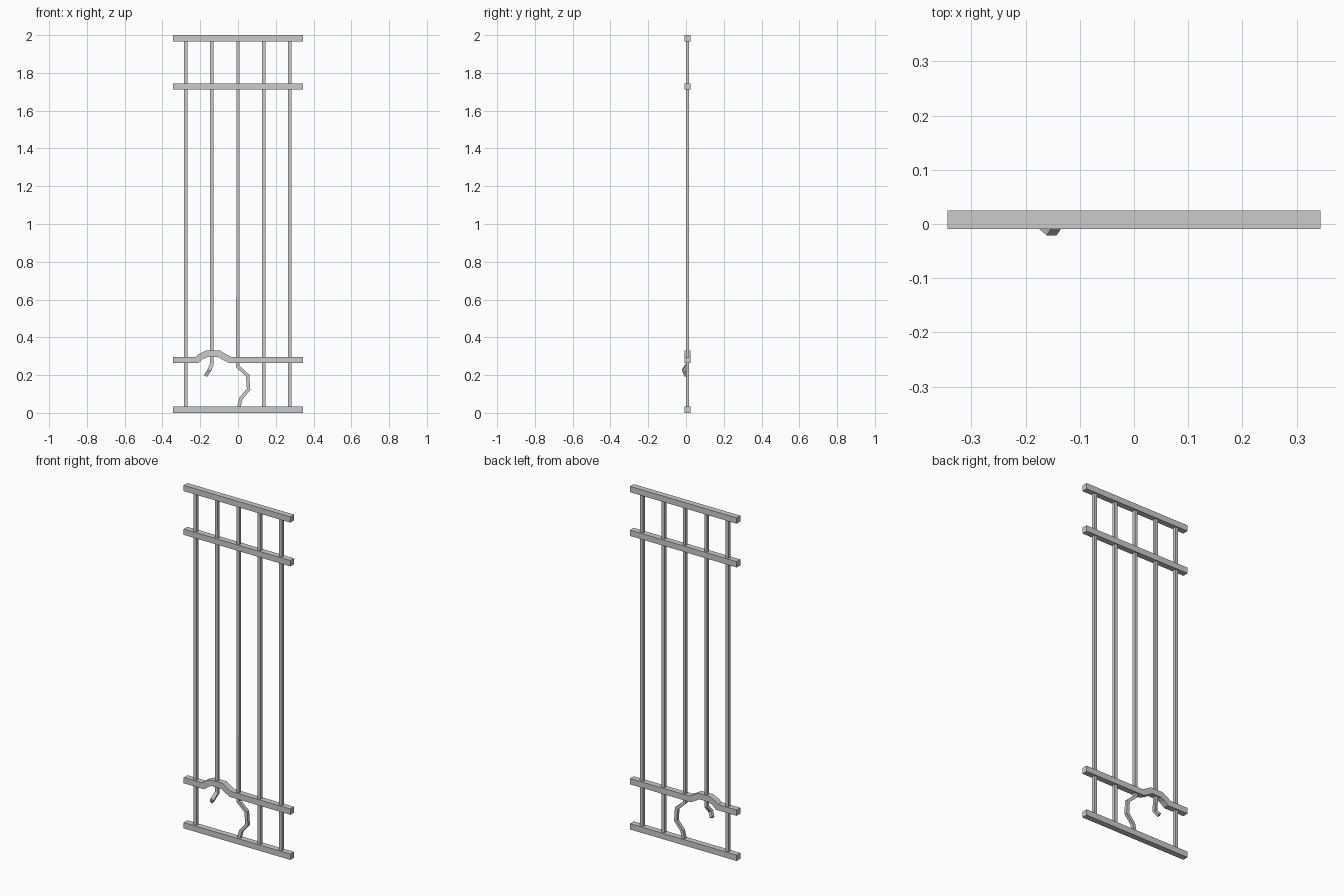
import bpy, bmesh
from mathutils import Vector

if "Cube" in bpy.data.objects:
    bpy.data.objects.remove(bpy.data.objects["Cube"])

YC = 0.008          # centre plane of the fence panel
RAIL, BAR = 0.034, 0.018


def sweep(name, path, width):
    """Square section swept along a path with mitred corners and capped ends."""
    pts = [Vector(p) for p in path]
    bm = bmesh.new()
    rings = []
    for i, p in enumerate(pts):
        a = (p - pts[i - 1]).normalized() if i else (pts[1] - p).normalized()
        b = (pts[i + 1] - p).normalized() if i < len(pts) - 1 else a
        t = (a + b).normalized()
        side = t.cross(Vector((0, 1, 0))).normalized()
        depth = side.cross(t).normalized()
        h = width / 2
        m = h / max(t.dot(a), 0.6)
        rings.append([bm.verts.new(p + side * m * s + depth * h * d)
                      for s, d in ((-1, -1), (1, -1), (1, 1), (-1, 1))])
    for r0, r1 in zip(rings, rings[1:]):
        for k in range(4):
            n = (k + 1) % 4
            bm.faces.new((r0[k], r0[n], r1[n], r1[k]))
    bm.faces.new(rings[0])
    bm.faces.new(rings[-1])
    bmesh.ops.recalc_face_normals(bm, faces=bm.faces)
    mesh = bpy.data.meshes.new(name)
    bm.to_mesh(mesh)
    bm.free()
    obj = bpy.data.objects.new(name, mesh)
    bpy.context.collection.objects.link(obj)
    return obj


# straight horizontal rails
for name, z in (("bottom_rail", 0.017), ("upper_rail", 1.728), ("top_rail", 1.983)):
    sweep(name, [(-0.344, YC, z), (0.344, YC, z)], RAIL)

# lower rail, bent upwards over the broken bar
bend = [(-0.344, 0.28), (-0.218, 0.28), (-0.197, 0.298), (-0.168, 0.312),
        (-0.098, 0.312), (-0.075, 0.297), (-0.042, 0.28), (0.344, 0.28)]
sweep("bent_lower_rail", [(x, YC, z) for x, z in bend], RAIL)

# straight vertical bars
for i, x in enumerate((-0.277, 0.137, 0.275)):
    sweep(f"bar_{i + 1}", [(x, YC, 0.02), (x, YC, 1.98)], BAR)

# broken bar with a twisted loose end
sweep("broken_bar", [(-0.139, YC, 1.98), (-0.139, YC, 0.258),
                     (-0.152, -0.012, 0.225), (-0.170, 0.003, 0.199)], BAR)

# buckled middle bar
buckle = [(0, 1.98), (0, 0.75), (-0.001, 0.245), (0.051, 0.198),
          (0.056, 0.124), (0.016, 0.077), (0.002, 0.02)]
sweep("buckled_bar", [(x, YC, z) for x, z in buckle], BAR)
